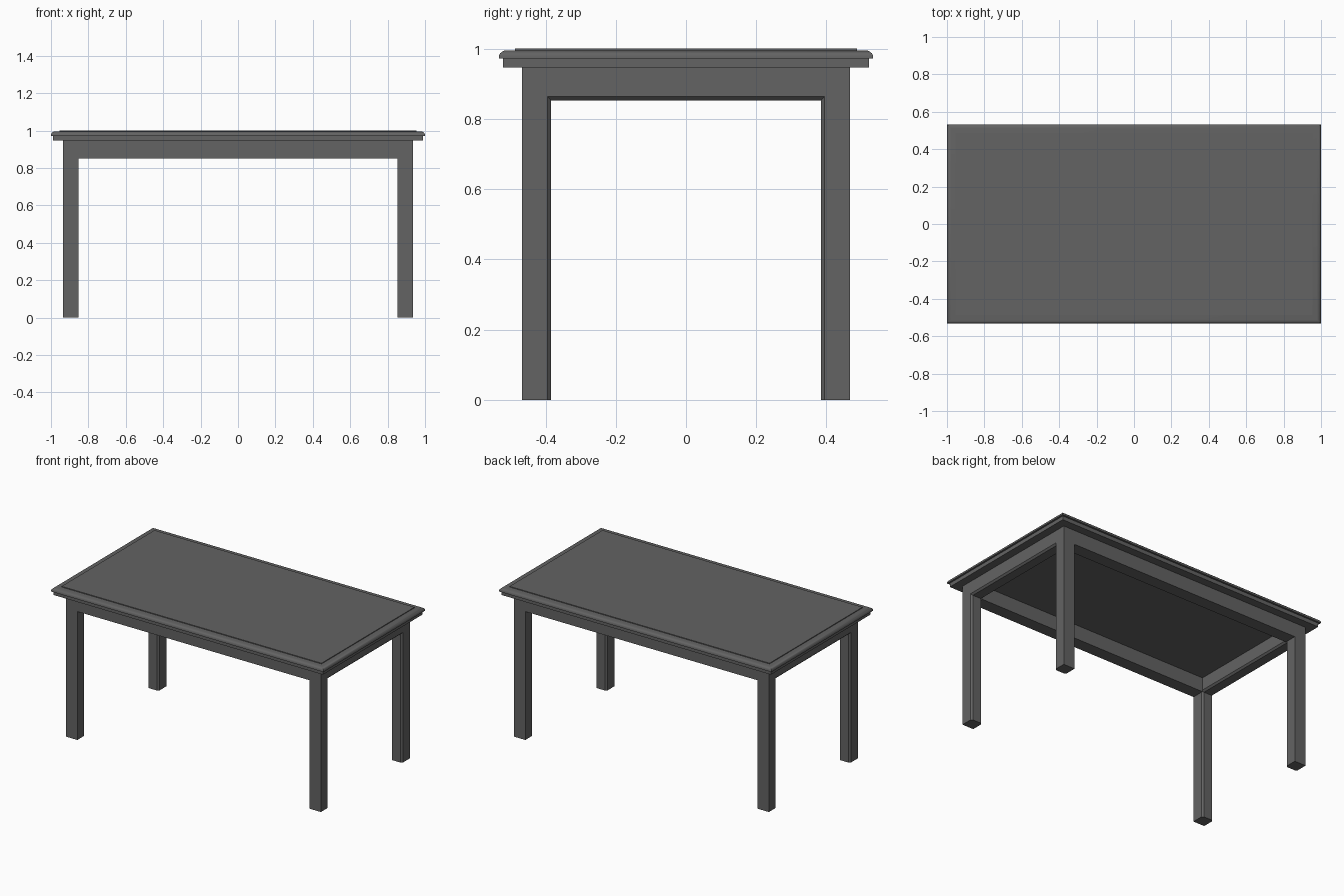
import bpy
import bmesh
import math

cube = bpy.data.objects.get("Cube")
if cube:
    bpy.data.objects.remove(cube, do_unlink=True)

# Single dark finish
mat = bpy.data.materials.new("charcoal grey")
COLOUR = (0.125, 0.125, 0.125, 1)
mat.use_nodes = True
mat.diffuse_color = COLOUR
mat.node_tree.nodes["Principled BSDF"].inputs["Base Color"].default_value = COLOUR

HALF_X, HALF_Y = 1.0, 0.533    # table top
LEG_X, LEG_Y = 0.935, 0.467    # outer faces of the base
LEG = 0.083                    # leg thickness
APRON_Z, UNDER_Z = 0.852, 0.946


def finish(name, bm, smooth=False):
    bmesh.ops.recalc_face_normals(bm, faces=bm.faces[:])
    mesh = bpy.data.meshes.new(name)
    bm.to_mesh(mesh)
    bm.free()
    mesh.materials.append(mat)
    obj = bpy.data.objects.new(name, mesh)
    bpy.context.collection.objects.link(obj)
    if smooth:
        bpy.ops.object.select_all(action='DESELECT')
        obj.select_set(True)
        bpy.context.view_layer.objects.active = obj
        bpy.ops.object.shade_smooth_by_angle(angle=math.radians(35))
    return obj


def rect_loft(name, profile, smooth=False):
    """Stack rectangles given as (inset from the table edge, height)."""
    bm = bmesh.new()
    rings = []
    for inset, z in profile:
        x, y = HALF_X - inset, HALF_Y - inset
        rings.append([bm.verts.new((sx * x, sy * y, z))
                      for sx, sy in ((-1, -1), (1, -1), (1, 1), (-1, 1))])
    for low, high in zip(rings, rings[1:]):
        for i in range(4):
            j = (i + 1) % 4
            bm.faces.new((low[i], low[j], high[j], high[i]))
    bm.faces.new(rings[0][::-1])
    bm.faces.new(rings[-1])
    return finish(name, bm, smooth)


def end_frame(name, side):
    """Two legs and their cross apron, with chamfered opening edges."""
    bm = bmesh.new()
    chamfer = 0.011
    stations = ((LEG_X, chamfer), (LEG_X - chamfer, 0),
                (LEG_X - LEG + chamfer, 0), (LEG_X - LEG, chamfer))
    rings = []
    for x, c in stations:
        inner, top = LEG_Y - LEG + c, APRON_Z + c
        outline = ((-LEG_Y, 0), (-LEG_Y, UNDER_Z), (LEG_Y, UNDER_Z), (LEG_Y, 0),
                   (inner, 0), (inner, top), (-inner, top), (-inner, 0))
        rings.append([bm.verts.new((side * x, y, z)) for y, z in outline])
    for a, b in zip(rings, rings[1:]):
        for i in range(8):
            j = (i + 1) % 8
            bm.faces.new((a[i], a[j], b[j], b[i]))
    for ring in (rings[0], rings[-1]):
        bm.faces.new(ring)
    return finish(name, bm)


def long_apron(name, side):
    bm = bmesh.new()
    bmesh.ops.create_cube(bm, size=1)
    for v in bm.verts:
        v.co.x *= 2 * (LEG_X - LEG)
        v.co.y = side * (LEG_Y - LEG / 2) + v.co.y * LEG
        v.co.z = (APRON_Z + UNDER_Z) / 2 + v.co.z * (UNDER_Z - APRON_Z)
    return finish(name, bm)


# Table top: lower slab, rounded moulding, slightly raised panel
rect_loft("top_lower_slab", [(0.012, UNDER_Z), (0.012, 0.972)])
curve = [(0.022 * (1 - math.cos(a)), 0.975 + 0.02 * math.sin(a))
         for a in (math.pi / 2 * i / 5 for i in range(6))]
rect_loft("top_moulding", [(0, 0.971)] + curve, smooth=True)
rect_loft("top_panel", [(0.046, 0.994), (0.046, 1.0)])

# Base
for label, s in (("left", 1), ("right", -1)):
    end_frame(label + "_end_frame", s)
for label, s in (("front", -1), ("back", 1)):
    long_apron(label + "_apron", s)
